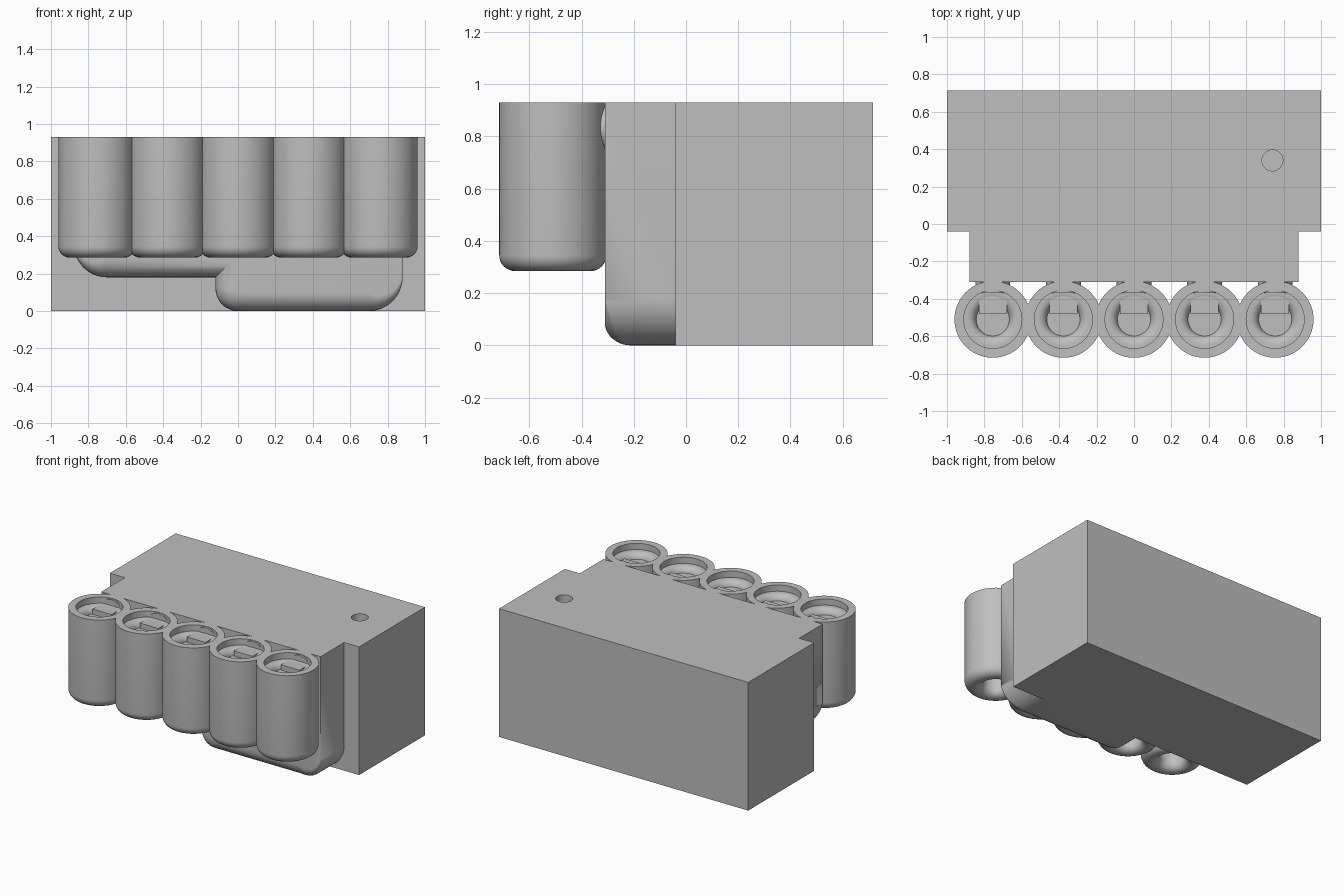
import bpy, bmesh
from math import sin, cos, pi, radians
from mathutils import Vector, Matrix

if "Cube" in bpy.data.objects:
    bpy.data.objects.remove(bpy.data.objects["Cube"], do_unlink=True)

GREY = bpy.data.materials.new("plain grey")
GREY.use_nodes = True
COLOUR = (0.52, 0.52, 0.52, 1)
GREY.diffuse_color = COLOUR
GREY.node_tree.nodes["Principled BSDF"].inputs["Base Color"].default_value = COLOUR

TOP = 0.93
PLATE_FRONT, BLOCK_FRONT, BACK = -0.31, -0.04, 0.715
TUBE_Y = -0.51


def finish(name, bm, smooth=False):
    """Turn a bmesh into a named grey object."""
    bmesh.ops.remove_doubles(bm, verts=bm.verts, dist=0.0002)
    bmesh.ops.recalc_face_normals(bm, faces=bm.faces)
    mesh = bpy.data.meshes.new(name)
    bm.to_mesh(mesh)
    bm.free()
    mesh.materials.append(GREY)
    obj = bpy.data.objects.new(name, mesh)
    bpy.context.collection.objects.link(obj)
    if smooth:
        bpy.ops.object.select_all(action='DESELECT')
        obj.select_set(True)
        bpy.context.view_layer.objects.active = obj
        bpy.ops.object.shade_smooth_by_angle(angle=radians(35))
    return obj


def box(name, low, high):
    bm = bmesh.new()
    low, high = Vector(low), Vector(high)
    size = high - low
    bmesh.ops.create_cube(bm, size=1, matrix=Matrix.Translation((low + high) / 2)
                          @ Matrix.Diagonal((*size, 1)))
    return finish(name, bm)


def cylinder(name, centre, radius, depth, turn=0, smooth=True):
    bm = bmesh.new()
    bmesh.ops.create_cone(bm, cap_ends=True, segments=48, radius1=radius, radius2=radius,
                          depth=depth, matrix=Matrix.Translation(centre)
                          @ Matrix.Rotation(turn, 4, 'X'))
    return finish(name, bm, smooth)


def arc(cx, cz, radius, start, end, steps=12):
    angles = [radians(start + (end - start) * i / steps) for i in range(steps + 1)]
    return [(cx + radius * cos(a), cz + radius * sin(a)) for a in angles]


def lathe(name, profile, x, y, segments=64):
    """Revolve a closed (radius, height) outline about a vertical axis."""
    bm = bmesh.new()
    rings = [[bm.verts.new((x + r * cos(2 * pi * i / segments),
                            y + r * sin(2 * pi * i / segments), z))
              for i in range(segments)] for r, z in profile]
    for a, b in zip(rings, rings[1:] + rings[:1]):
        for i in range(segments):
            j = (i + 1) % segments
            bm.faces.new((a[i], a[j], b[j], b[i]))
    return finish(name, bm, True)


# Main block with a blind round hole in its top
block = box("main_block", (-1, BLOCK_FRONT, 0), (1, BACK, TOP))
cutter = cylinder("hole_cutter", (0.74, 0.34, TOP), 0.056, 0.24)
cutter.hide_render = True
cutter.hide_viewport = True
cut = block.modifiers.new("hole", 'BOOLEAN')
cut.operation, cut.solver, cut.object = 'DIFFERENCE', 'EXACT', cutter


# Stepped front plate: lower edge rounded, the rounding fades out up the ends
def front_plate():
    fillet = 0.1
    left = arc(-0.70, 0.36, 0.18, 180, 270)
    middle = [(-0.12, 0.18)] + arc(0, 0.12, 0.12, 180, 270)
    right = arc(0.70, 0.18, 0.18, 270, 360)
    fade = [fillet * i / 12 for i in range(13)]
    outline = [Vector(p) for p in [(-0.88, TOP)] + left + middle + right + [(0.88, TOP)]]
    radii = [0] + fade + [fillet] * len(middle) + fade[::-1] + [0]
    count = len(outline)

    inward = []
    for i, p in enumerate(outline):
        a = (p - outline[i - 1]).normalized()
        b = (outline[(i + 1) % count] - p).normalized()
        na, nb = Vector((-a.y, a.x)), Vector((-b.y, b.x))
        inward.append((na + nb) / (1 + na.dot(nb)))

    bm = bmesh.new()
    steps = 8
    loops = [[bm.verts.new((p.x, BLOCK_FRONT, p.y)) for p in outline]]
    for k in range(steps + 1):
        t = pi / 2 * k / steps
        loop = []
        for p, n, r in zip(outline, inward, radii):
            q = p + n * r * (1 - cos(t))
            loop.append(bm.verts.new((q.x, PLATE_FRONT + r * (1 - sin(t)), q.y)))
        loops.append(loop)
    for a, b in zip(loops, loops[1:]):
        for i in range(count):
            j = (i + 1) % count
            bm.faces.new((a[i], a[j], b[j], b[i]))
    bm.faces.new(loops[0])
    bm.faces.new(loops[-1])
    return finish("front_plate", bm, True)


front_plate()

# Row of five tubes, each with a recessed top, a rounded groove and an open lower bore
SHELF = 0.885
outline = [(0.205, TOP), (0.155, TOP), (0.155, SHELF), (0.138, SHELF)]
outline += arc(0.138, SHELF - 0.05, 0.05, 90, 180, 6)[1:]
outline += [(0.088, SHELF - 0.08), (0.088, 0.35)]
outline += arc(0.138, 0.335, 0.05, 180, 270, 6)
outline += arc(0.145, 0.345, 0.06, 270, 360, 8)

for i in range(5):
    x = (i - 2) * 0.3775
    lathe(f"tube_{i + 1}", outline, x, TUBE_Y)
    # Cap over the bore and the flat channel that leads to it
    cylinder(f"bore_cap_{i + 1}", (x, TUBE_Y, SHELF - 0.055), 0.0885, 0.03)
    box(f"channel_{i + 1}", (x - 0.075, TUBE_Y + 0.03, SHELF - 0.08),
        (x + 0.075, TUBE_Y + 0.17, SHELF - 0.002))
    # Short round connector between tube and plate
    cylinder(f"connector_{i + 1}", (x, -0.335, 0.835), 0.093, 0.07, pi / 2)
